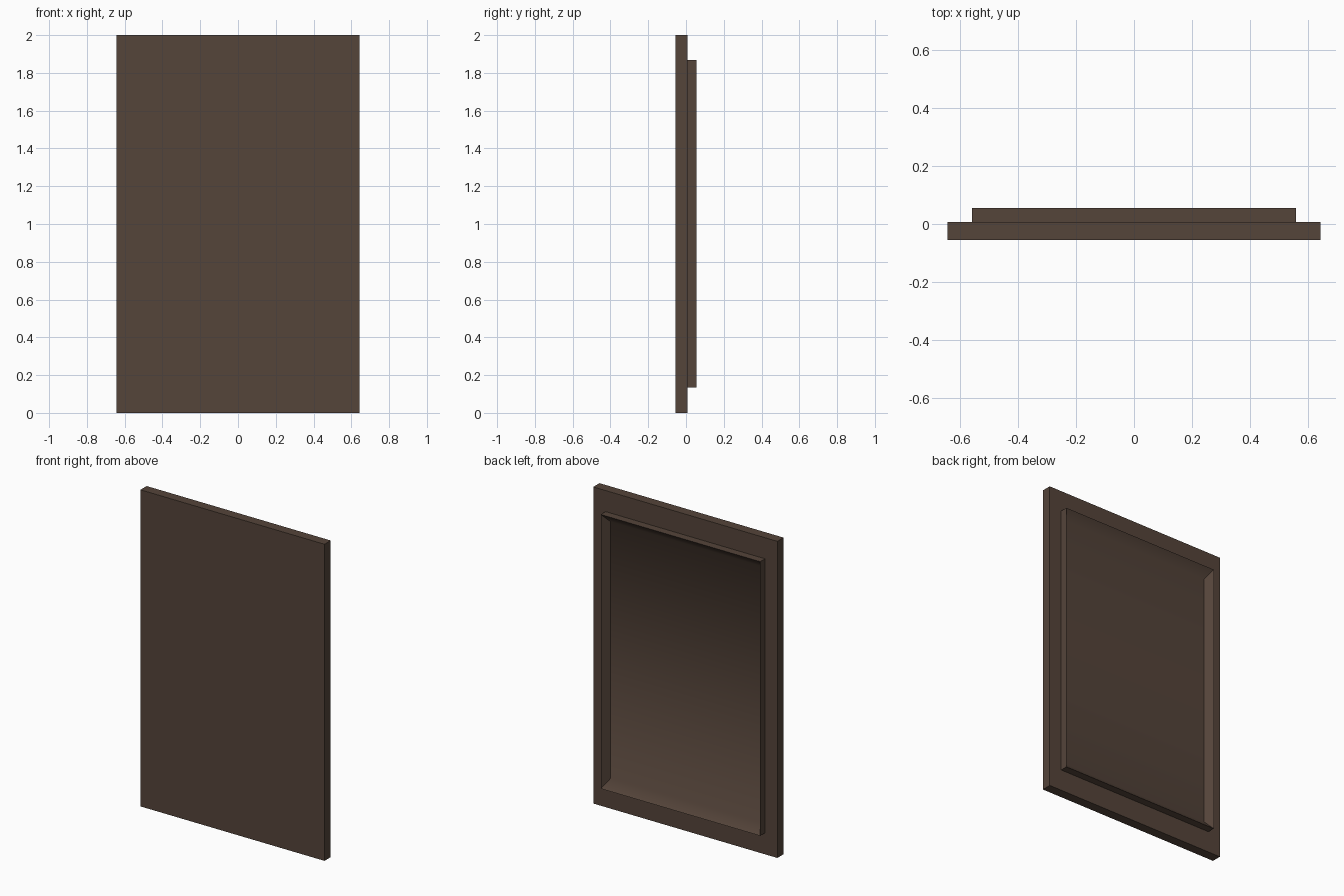
import bpy, bmesh, math

if "Cube" in bpy.data.objects:
    bpy.data.objects.remove(bpy.data.objects["Cube"])

mat = bpy.data.materials.new("dark_brown")
mat.diffuse_color = (0.09, 0.058, 0.042, 1)
mat.use_nodes = True
mat.node_tree.nodes["Principled BSDF"].inputs["Base Color"].default_value = mat.diffuse_color

FRONT, FACE, TIP = -0.055, 0.007, 0.055


def ring(bm, half_w, y, z0, z1):
    """Rectangular loop of vertices in the xz plane."""
    return [bm.verts.new(p) for p in ((-half_w, y, z0), (half_w, y, z0),
                                      (half_w, y, z1), (-half_w, y, z1))]


# Panel slab, raised rim and sunken field as successive rectangular rings
bm = bmesh.new()
rings = [
    ring(bm, 0.643, FRONT, 0.0, 2.0),               # front face
    ring(bm, 0.643, FACE, 0.0, 2.0),                # slab back edge
    ring(bm, 0.557, FACE, 0.135, 1.867),            # foot of the rim
    ring(bm, 0.557, TIP, 0.135, 1.867),             # crest of the rim
    ring(bm, 0.524, FACE, 0.189, 1.813),            # inner slope meets field
]
for a, b in zip(rings, rings[1:]):
    for i in range(4):
        j = (i + 1) % 4
        bm.faces.new((a[i], a[j], b[j], b[i]))
bm.faces.new(rings[0])
bm.faces.new(rings[-1])
bmesh.ops.recalc_face_normals(bm, faces=bm.faces)

mesh = bpy.data.meshes.new("door_panel")
bm.to_mesh(mesh)
bm.free()
panel = bpy.data.objects.new("door_panel", mesh)
bpy.context.collection.objects.link(panel)
mesh.materials.append(mat)

# Top and bottom slopes blend softly into the field, steeper sides stay crisp
bpy.context.view_layer.objects.active = panel
panel.select_set(True)
bpy.ops.object.shade_smooth_by_angle(angle=math.radians(48))
